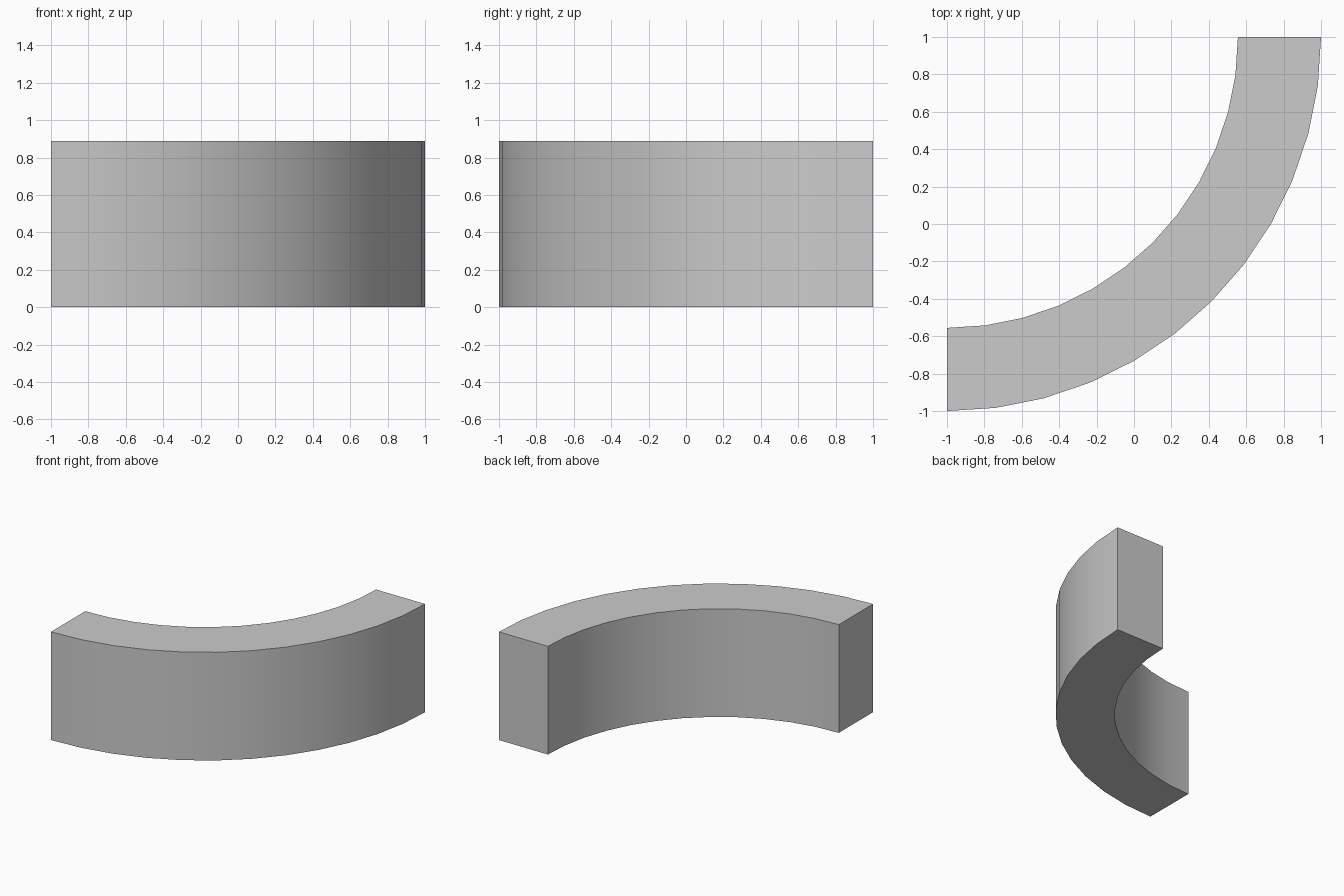
import bpy, bmesh, math

if "Cube" in bpy.data.objects:
    bpy.data.objects.remove(bpy.data.objects["Cube"])

SEGMENTS = 12
CENTRE = (-1.0, 1.0)
OUTER, INNER, HEIGHT = 2.0, 14 / 9, 8 / 9


def arc(radius):
    """Quarter-circle points from the -y end to the +x end."""
    pts = []
    for i in range(SEGMENTS + 1):
        a = -math.pi / 2 + math.pi / 2 * i / SEGMENTS
        pts.append((CENTRE[0] + radius * math.cos(a),
                    CENTRE[1] + radius * math.sin(a), 0))
    return pts


# Curved block: quarter-ring base extruded upward
bm = bmesh.new()
outer = [bm.verts.new(p) for p in arc(OUTER)]
inner = [bm.verts.new(p) for p in arc(INNER)]
base = [bm.faces.new((outer[i], outer[i + 1], inner[i + 1], inner[i]))
        for i in range(SEGMENTS)]
result = bmesh.ops.extrude_face_region(bm, geom=base, use_keep_orig=True)
top = [g for g in result["geom"] if isinstance(g, bmesh.types.BMVert)]
bmesh.ops.translate(bm, verts=top, vec=(0, 0, HEIGHT))
bmesh.ops.recalc_face_normals(bm, faces=bm.faces)

mesh = bpy.data.meshes.new("curved_block")
bm.to_mesh(mesh)
bm.free()
block = bpy.data.objects.new("curved_block", mesh)
bpy.context.collection.objects.link(block)

# Smooth curved walls, crisp edges
bpy.context.view_layer.objects.active = block
block.select_set(True)
bpy.ops.object.shade_smooth_by_angle(angle=math.radians(30))
